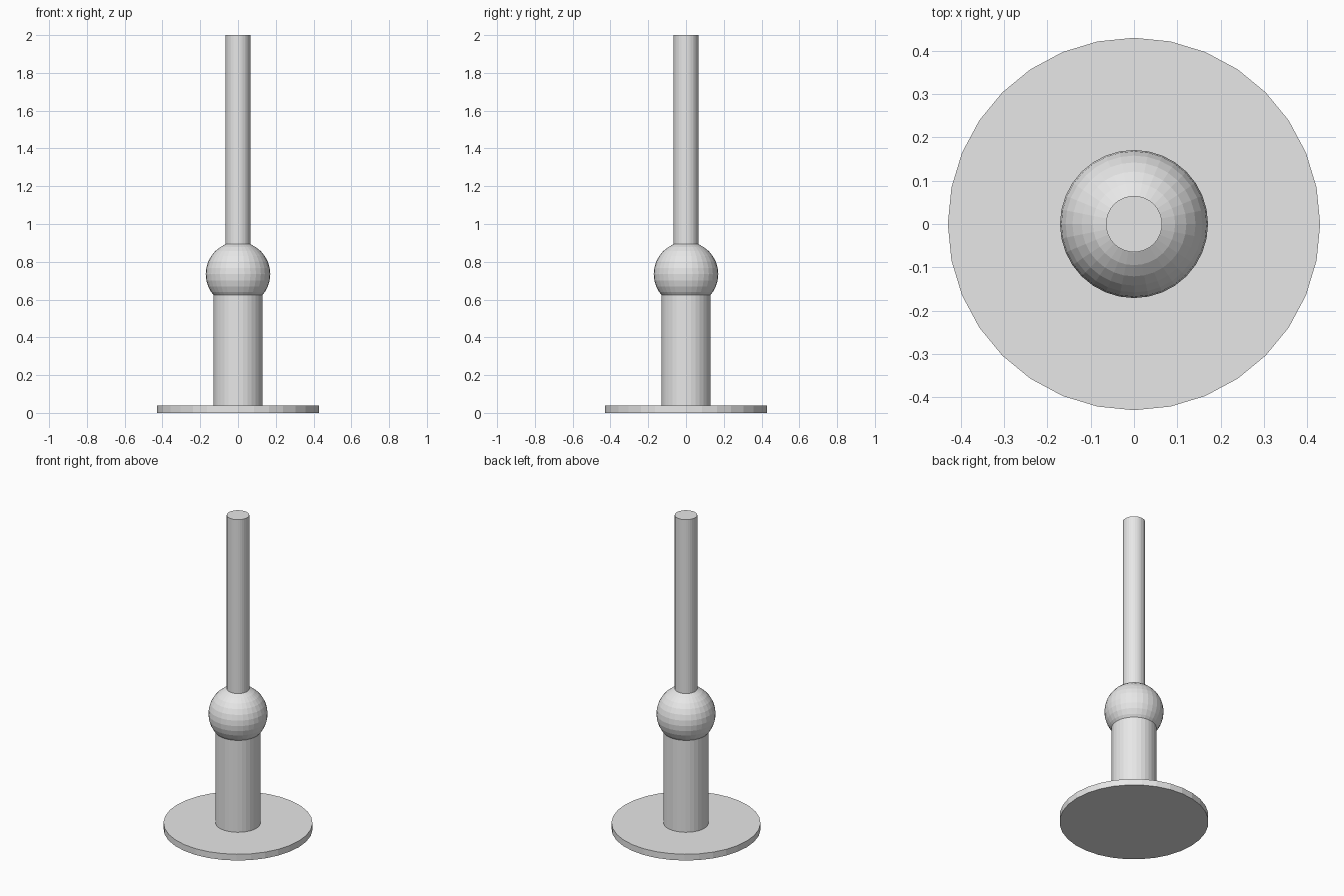
import bpy

cube = bpy.data.objects.get("Cube")
if cube:
    bpy.data.objects.remove(cube, do_unlink=True)

# One plain grey for the whole model
grey = bpy.data.materials.new("light grey")
grey.use_nodes = True
colour = (0.8, 0.8, 0.8, 1)
grey.diffuse_color = colour
grey.node_tree.nodes["Principled BSDF"].inputs["Base Color"].default_value = colour


def finish(name):
    obj = bpy.context.object
    obj.name = name
    obj.data.materials.append(grey)
    return obj


def cylinder(name, radius, bottom, top):
    bpy.ops.mesh.primitive_cylinder_add(
        vertices=32, radius=radius, depth=top - bottom,
        location=(0, 0, (bottom + top) / 2))
    return finish(name)


BALL_Z = 0.735

# Flat round foot, thick lower column and thin upper rod
cylinder("base_disc", 0.43, 0, 0.04)
cylinder("lower_column", 0.13, 0.04, 0.625)
cylinder("upper_rod", 0.065, BALL_Z + 0.13, 2)

# Faceted ball joining the column and the rod
bpy.ops.mesh.primitive_uv_sphere_add(
    segments=32, ring_count=16, radius=0.171, location=(0, 0, BALL_Z))
finish("ball_joint")
